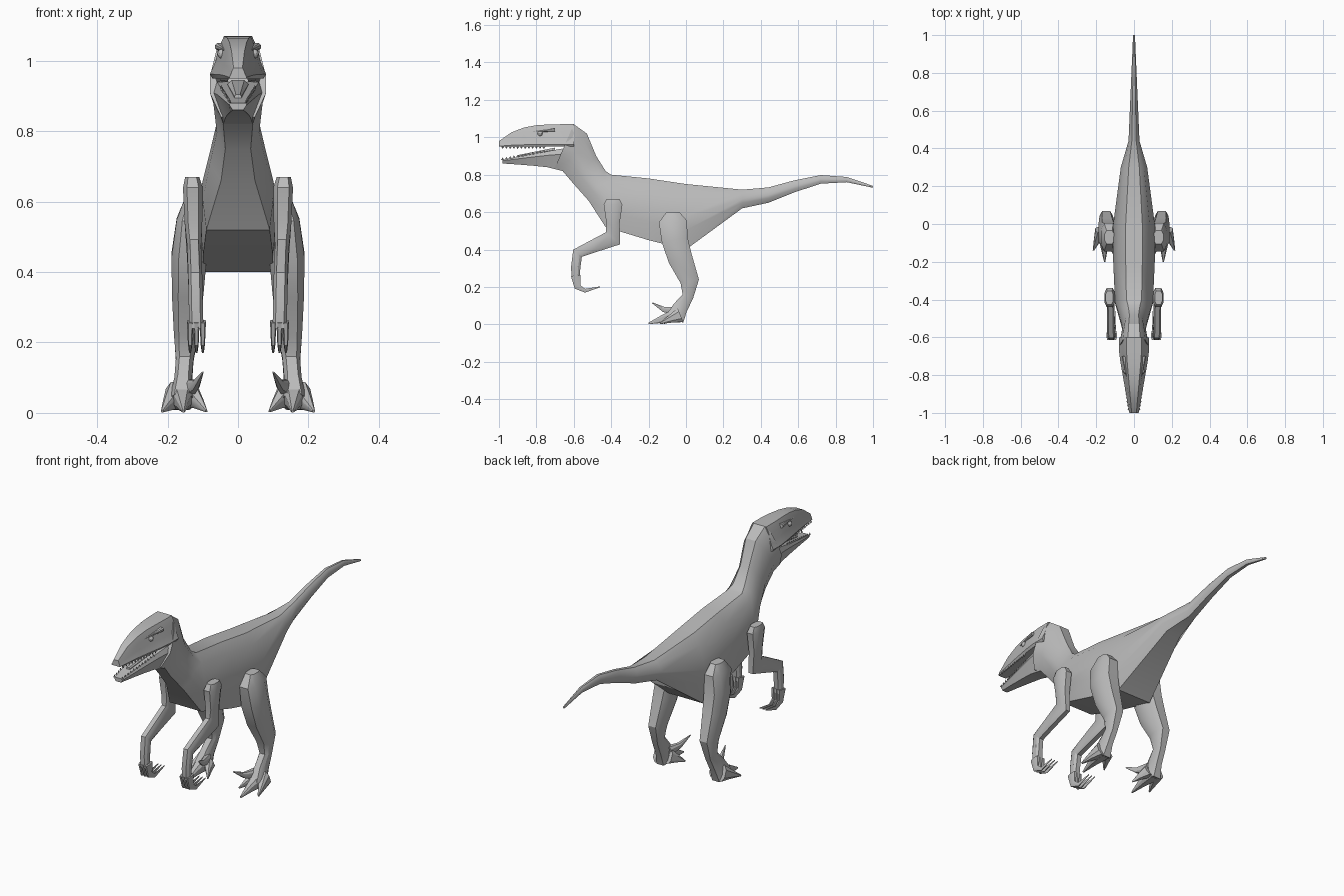
import bpy, bmesh, math
from mathutils import Vector

cube = bpy.data.objects.get("Cube")
if cube:
    bpy.data.objects.remove(cube)

# One plain grey skin
GREY = (.5, .5, .5, 1)
skin = bpy.data.materials.new("grey_skin")
skin.use_nodes = True
skin.diffuse_color = GREY
skin.node_tree.nodes["Principled BSDF"].inputs["Base Color"].default_value = GREY


def finish(name, bm):
    """Turn a bmesh into a shaded, coloured object."""
    bmesh.ops.recalc_face_normals(bm, faces=bm.faces)
    mesh = bpy.data.meshes.new(name)
    bm.to_mesh(mesh)
    bm.free()
    mesh.materials.append(skin)
    obj = bpy.data.objects.new(name, mesh)
    bpy.context.collection.objects.link(obj)
    bpy.ops.object.select_all(action='DESELECT')
    obj.select_set(True)
    bpy.context.view_layer.objects.active = obj
    bpy.ops.object.shade_smooth_by_angle(angle=math.radians(30))


def loft(name, stations, shape):
    """Skin a row of rings. A station is upper y, z, lower y, z, half width and
    centre x; shape(half width) lists (width factor, depth fraction) down one flank."""
    bm = bmesh.new()
    rings = []
    for upper_y, upper_z, lower_y, lower_z, half, centre in stations:
        upper, lower = Vector((centre, upper_y, upper_z)), Vector((centre, lower_y, lower_z))
        flank = shape(half)
        outline = flank + [(-across, down) for across, down in reversed(flank)]
        ring = []
        for across, down in outline:
            point = upper.lerp(lower, down) + Vector((across * half, 0, 0))
            point.z = max(point.z, 0)
            ring.append(bm.verts.new(point))
        rings.append(ring)
    for ring, following in zip(rings, rings[1:]):
        for i in range(len(ring)):
            bm.faces.new((ring[i - 1], ring[i], following[i], following[i - 1]))
    bm.faces.new(rings[0])
    bm.faces.new(rings[-1])
    finish(name, bm)


def limb(name, rows, start_x, end_x):
    """Loft square to a path of (y, z, depth, half width) rows."""
    last = len(rows) - 1
    stations = []
    for i, (y, z, depth, half) in enumerate(rows):
        before, after = rows[max(i - 1, 0)], rows[min(i + 1, last)]
        along = Vector((after[0] - before[0], after[1] - before[1])).normalized()
        dy, dz = along.y * depth / 2, -along.x * depth / 2
        centre = start_x + (end_x - start_x) * i / last
        stations.append((y + dy, z + dz, y - dy, z - dz, half, centre))
    loft(name, stations, limb_shape)


def taper(path, depth, width):
    """Thin a (y, z) path evenly towards its tip."""
    rows = []
    for i, (y, z) in enumerate(path):
        scale = 1 - .9 * i / (len(path) - 1)
        rows.append((y, z, depth * scale, width * scale))
    return rows


def steps(count):
    return [i / count for i in range(count + 1)]


# Cross-sections
def body_shape(half):
    underside = .9 if half >= .1 else .6
    return [(.4, 0), (.75, .15), (1, .5), (1, .7), (underside, 1)]


def skull_shape(half):
    return [(.5, 0), (.7, .3), (.8, .6), (1, .9), (.9, 1)]


def jaw_shape(half):
    return [(.85, 0), (1, .25), (.6, 1)]


def limb_shape(half):
    return [(.6, 0), (1, .25), (1, .75), (.6, 1)]


# Tail rises in a wave and thins to the tip, then trunk and neck follow
tail = []
for f in reversed(steps(5)[1:]):
    y = .3 + .7 * f
    z = .67 + .11 * math.sin(f * math.pi * .72) ** 2
    depth = .05 - .045 * f
    tail.append((y, z + depth, y, z - depth, .035 - .03 * f, 0))
loft("body", tail + [
    (.3, .72, .3, .62, .07, 0),
    (0, .75, 0, .4, .11, 0),
    (-.2, .78, -.2, .45, .11, 0),
    (-.4, .8, -.43, .52, .1, 0),
    (-.43, .82, -.52, .66, .08, 0),
    (-.48, .9, -.6, .75, .06, 0),
    (-.53, 1.02, -.66, .82, .07, 0),
    (-.6, 1.07, -.7, .84, .08, 0)], body_shape)

# Skull narrows and slopes down to the snout
loft("skull", [(-.6 - .4 * f, 1.07 - .09 * f ** 4, -.6 - .4 * f, .95, min(.08, .095 - .07 * f), 0)
               for f in steps(6)], skull_shape)
# Open lower jaw with the tongue inside
loft("lower_jaw", [(-.66 - .32 * f, .94 - .06 * f, -.66 - .32 * f, .82 + .04 * math.sqrt(f),
                    .07 - .045 * f, 0) for f in steps(4)], jaw_shape)
loft("tongue", [(-.7 - .2 * f, .945 - .04 * f, -.7 - .2 * f, .9 - .02 * f, .03 - .02 * f, 0)
                for f in steps(3)], limb_shape)

# Rows of small pointed teeth along both jaws
bm = bmesh.new()
for f in steps(11):
    upper_row = (.06 - .03 * f, .95, -.012)
    lower_row = (.048 - .025 * f, .92 - .04 * f, .012)
    for x, z, height in (upper_row, lower_row):
        for side in (1, -1):
            root = Vector((side * x, -.76 - .22 * f, z))
            base = [bm.verts.new(root + Vector((dx, dy, 0)))
                    for dx, dy in ((-.004, 0), (0, -.008), (.004, 0), (0, .008))]
            tip = bm.verts.new(root + Vector((0, 0, height)))
            bm.faces.new(base)
            for i in range(len(base)):
                bm.faces.new((base[i - 1], base[i], tip))
finish("teeth", bm)

# Paired parts
for side, label in ((1, "left_"), (-1, "right_")):
    bm = bmesh.new()
    bmesh.ops.create_uvsphere(bm, u_segments=10, v_segments=6, radius=.014)
    bmesh.ops.translate(bm, verts=bm.verts, vec=Vector((side * .045, -.78, 1.02)))
    finish(label + "eye", bm)
    limb(label + "brow", taper([(-.7, 1.04), (-.83, 1.03)], .02, .015), side * .05, side * .035)

    # Leg from hip through hock to ankle
    limb(label + "leg", [
        (-.07, .6, .07, .025),
        (-.07, .55, .15, .04),
        (-.06, .45, .14, .05),
        (-.03, .35, .13, .045),
        (.02, .23, .1, .035),
        (.01, .15, .06, .025),
        (-.03, .09, .08, .025),
        (-.06, .03, .1, .035)], side * .13, side * .16)
    # Splayed toes and the raised claw
    limb(label + "middle_toe", taper([(-.04, .05), (-.12, .03), (-.2, .005)], .08, .035),
         side * .16, side * .155)
    limb(label + "outer_toe", taper([(-.03, .05), (-.08, .03), (-.14, .005)], .08, .035),
         side * .17, side * .215)
    limb(label + "inner_toe", taper([(-.04, .05), (-.08, .03), (-.12, .005)], .07, .03),
         side * .14, side * .09)
    limb(label + "raised_claw", taper([(-.05, .07), (-.12, .08), (-.18, .115)], .05, .02),
         side * .14, side * .1)

    # Arm from shoulder through elbow to palm
    limb(label + "arm", [
        (-.39, .67, .07, .02),
        (-.39, .64, .1, .028),
        (-.39, .54, .07, .025),
        (-.39, .46, .1, .02),
        (-.49, .42, .07, .02),
        (-.58, .38, .06, .02),
        (-.59, .3, .05, .02),
        (-.59, .24, .04, .02)], side * .13, side * .118)
    # Curled fingers
    for finger in ("inner", "middle", "outer"):
        x = side * {"inner": .1, "middle": .118, "outer": .136}[finger]
        limb(label + finger + "_finger",
             taper([(-.59, .26), (-.58, .2), (-.54, .18), (-.46, .2)], .05, .009), x, x)
